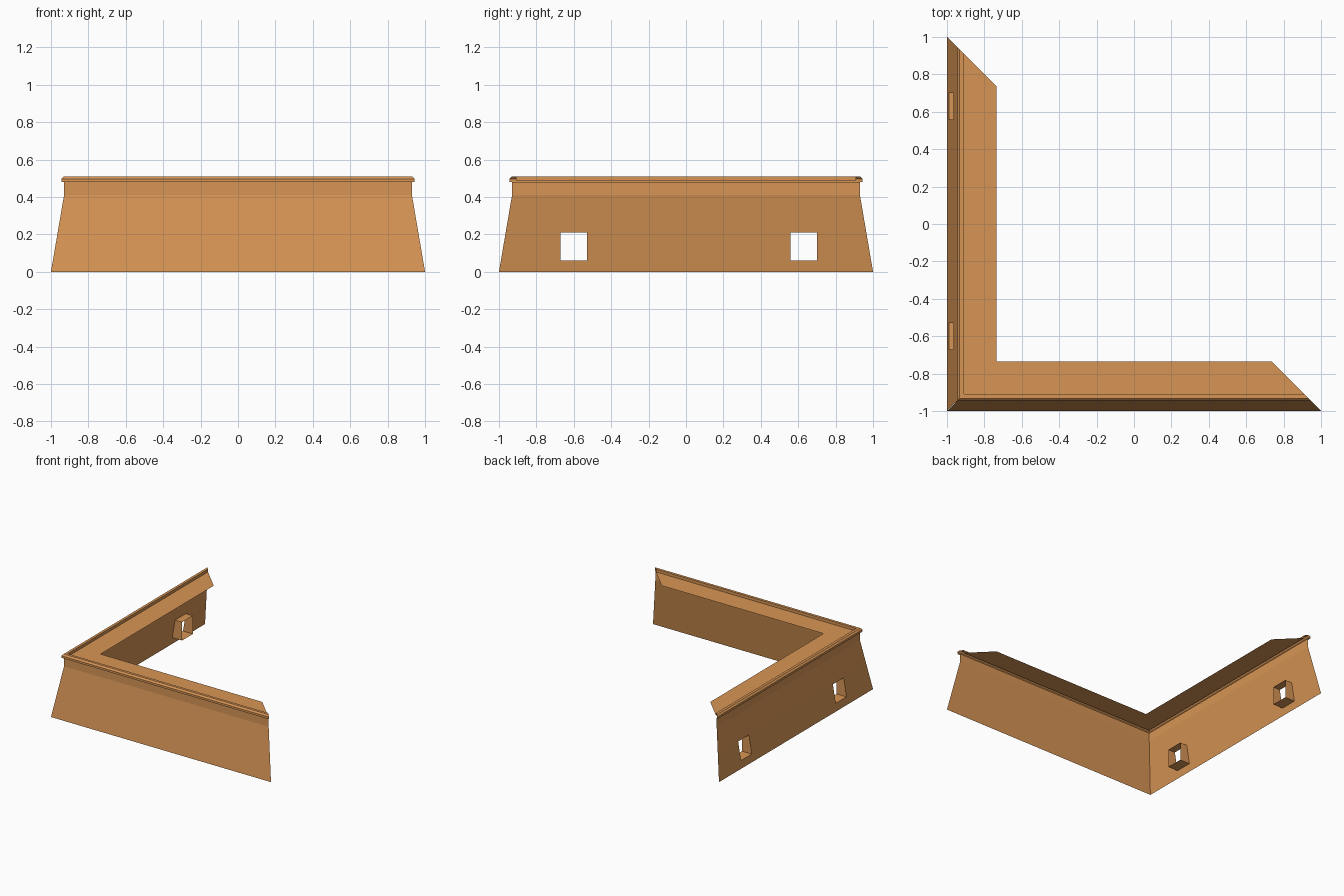
import bpy

if "Cube" in bpy.data.objects:
    bpy.data.objects.remove(bpy.data.objects["Cube"])

clay = bpy.data.materials.new("warm_orange_clay")
clay.diffuse_color = (0.68, 0.30, 0.09, 1)
clay.use_nodes = True
clay.node_tree.nodes["Principled BSDF"].inputs["Base Color"].default_value = clay.diffuse_color


def make(name, faces):
    """Build an object from a list of polygons, merging shared corners."""
    index, polys = {}, []
    for f in faces:
        polys.append([index.setdefault(tuple(round(c, 5) for c in p), len(index))
                      for p in f])
    mesh = bpy.data.meshes.new(name)
    mesh.from_pydata(list(index), [], polys)
    mesh.materials.append(clay)
    obj = bpy.data.objects.new(name, mesh)
    bpy.context.collection.objects.link(obj)
    return obj


def station(side, inset, z):
    """Mitred path: 0 = right end, 1 = outer corner, 2 = back end."""
    r = 1 - inset
    return [(r, -r, z), (-r, -r, z), (-r, r, z)][side]


def sweep(profile, sides):
    faces = []
    for (d0, z0), (d1, z1) in zip(profile, profile[1:]):
        for s in sides:
            faces.append([station(s + 1, d0, z0), station(s, d0, z0),
                          station(s, d1, z1), station(s + 1, d1, z1)])
    return faces


WALL_H, WALL_IN = 0.41, 0.07
HOLES = [(-0.67, -0.53), (0.56, 0.70)]
HZ0, HZ1, TUNNEL_X = 0.06, 0.21, -0.90


def slope(z):
    return WALL_IN * z / WALL_H


# Sloped front wall
make("front_wall", sweep([(0, 0), (WALL_IN, WALL_H)], [0]))

# Sloped left wall, with two square openings left out of the grid
rows = [0, HZ0, HZ1, WALL_H]
faces = []
for z0, z1 in zip(rows, rows[1:]):
    def cols(z):
        r = 1 - slope(z)
        return [-r, *HOLES[0], *HOLES[1], r]
    a, b = cols(z0), cols(z1)
    x0, x1 = slope(z0) - 1, slope(z1) - 1
    for i in range(5):
        if z0 == HZ0 and i in (1, 3):
            continue
        faces.append([(x0, a[i + 1], z0), (x0, a[i], z0),
                      (x1, b[i], z1), (x1, b[i + 1], z1)])
make("left_wall", faces)

# Open square tunnels behind the openings
for n, (y0, y1) in enumerate(HOLES):
    ring = [(y1, HZ0), (y0, HZ0), (y0, HZ1), (y1, HZ1)]
    outer = [(slope(z) - 1, y, z) for y, z in ring]
    inner = [(TUNNEL_X, y, z) for y, z in ring]
    make(f"opening_tunnel_{n + 1}",
         [[outer[k], outer[(k + 1) % 4], inner[(k + 1) % 4], inner[k]]
          for k in range(4)])

# Upright band, rounded-over lip and flat ledge on top of both walls
make("upright_band", sweep([(WALL_IN, WALL_H), (WALL_IN, 0.48)], [0, 1]))
make("top_lip_and_ledge", sweep(
    [(WALL_IN, 0.48), (0.056, 0.48), (0.056, 0.497), (0.068, 0.51),
     (0.09, 0.51), (0.09, 0.487), (0.265, 0.487)], [0, 1]))
